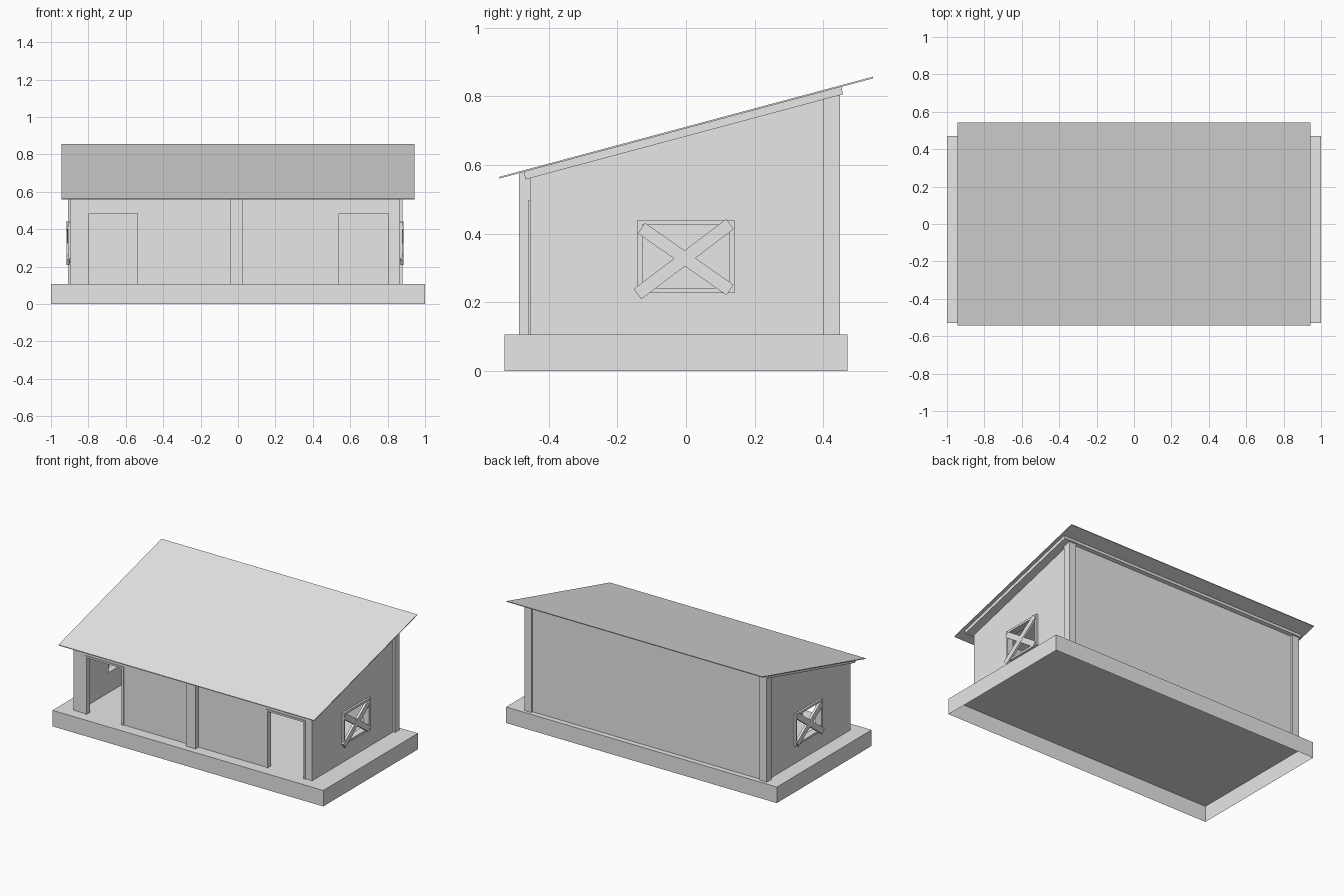
import bpy
import bmesh
from mathutils import Vector

cube = bpy.data.objects.get("Cube")
if cube:
    bpy.data.objects.remove(cube)

grey = bpy.data.materials.new("plain_grey")
grey.use_nodes = True
grey.diffuse_color = (0.8, 0.8, 0.8, 1)
grey.node_tree.nodes["Principled BSDF"].inputs["Base Color"].default_value = (0.8, 0.8, 0.8, 1)

FLOOR = 0.107
SLOPE = 0.268
MID_X = -0.015          # centre line of the building
FRONT, BACK = -0.454, 0.435
HALF = 0.881            # half width over the side walls
WALL = 0.03
SILL, HEAD = 0.227, 0.44
WIN = 0.141


def prism(name, points, offset):
    """Extrude a flat polygon along the offset vector."""
    bm = bmesh.new()
    face = bm.faces.new([bm.verts.new(p) for p in points])
    new = bmesh.ops.extrude_face_region(bm, geom=[face])["geom"]
    moved = [g for g in new if isinstance(g, bmesh.types.BMVert)]
    bmesh.ops.translate(bm, verts=moved, vec=Vector(offset))
    bmesh.ops.recalc_face_normals(bm, faces=bm.faces)
    mesh = bpy.data.meshes.new(name)
    bm.to_mesh(mesh)
    bm.free()
    mesh.materials.append(grey)
    obj = bpy.data.objects.new(name, mesh)
    bpy.context.collection.objects.link(obj)
    return obj


def along_x(name, profile, x0, x1):
    return prism(name, [(x0, y, z) for y, z in profile], (x1 - x0, 0, 0))


def along_y(name, profile, y0, y1):
    return prism(name, [(x, y0, z) for x, z in profile], (0, y1 - y0, 0))


def rect(a0, a1, b0, b1):
    return [(a0, b0), (a1, b0), (a1, b1), (a0, b1)]


def under_roof(y):
    return 0.683 + SLOPE * y


def sloped(y0, y1, extra=0.006):
    """Side profile from the floor up into the ceiling."""
    return [(y0, FLOOR), (y1, FLOOR), (y1, under_roof(y1) + extra), (y0, under_roof(y0) + extra)]


def board(name, a, b, width, x0, x1):
    a, b = Vector(a), Vector(b)
    d = (b - a).normalized() * width / 2
    n = Vector((-d.y, d.x))
    return along_x(name, [a + n, a - n, b - n, b + n], x0, x1)


# Hollow plinth, open underneath
base = along_x("base", rect(-0.529, 0.47, 0, FLOOR), -1, 1)
bm = bmesh.new()
bm.from_mesh(base.data)
bm.faces.ensure_lookup_table()
under = [f for f in bm.faces if f.calc_center_median().z < 0.001]
bmesh.ops.delete(bm, geom=under, context="FACES")
bm.to_mesh(base.data)
bm.free()

# Roof sheet and the ceiling deck below it
def roof_line(y, drop):
    return (y, 0.711 + SLOPE * y - drop)

along_x("roof_sheet", [roof_line(-0.544, 0), roof_line(0.544, 0),
                       roof_line(0.544, 0.005), roof_line(-0.544, 0.005)], -0.945, 0.943)
along_x("roof_deck", [roof_line(-0.472, 0.005), roof_line(0.452, 0.005),
                      roof_line(0.457, 0.028), roof_line(-0.467, 0.028)], -0.922, 0.922)

# Front wall with two door openings
left_end, right_end = MID_X - HALF, MID_X + HALF
doors = [(-0.797, -0.537), (0.54, 0.805)]
DOOR_TOP = 0.484
outline = [(left_end, FLOOR)]
for x0, x1 in doors:
    outline += [(x0, FLOOR), (x0, DOOR_TOP), (x1, DOOR_TOP), (x1, FLOOR)]
top = under_roof(FRONT) + 0.009
outline += [(right_end, FLOOR), (right_end, top), (left_end, top)]
along_y("front_wall", outline, FRONT, FRONT + WALL)

# Door frames
T = 0.012
for side, (x0, x1) in zip(("right", "left"), doors):
    frame = [(x0 - T, FLOOR), (x0, FLOOR), (x0, DOOR_TOP), (x1, DOOR_TOP),
             (x1, FLOOR), (x1 + T, FLOOR), (x1 + T, DOOR_TOP + T), (x0 - T, DOOR_TOP + T)]
    along_y(side + "_door_frame", frame, FRONT - 0.006, FRONT + WALL)

# Back wall, dividing wall and front centre post
along_x("back_wall", sloped(BACK - WALL, BACK), left_end, right_end)
along_x("dividing_wall", sloped(FRONT + WALL, BACK - WALL), -0.023, 0.007)
along_x("centre_post", sloped(-0.486, -0.42, 0.024), -0.043, 0.027)

# Side walls with braced windows, and the back corner posts
for side, s in (("right", -1), ("left", 1)):
    def at(d):
        return MID_X + s * d

    wall = along_x(side + "_wall", sloped(FRONT, BACK), at(HALF - WALL), at(HALF))
    cutter = along_x(side + "_window_cutter", rect(-WIN, WIN, SILL, HEAD), at(HALF - 0.1), at(HALF + 0.1))
    cutter.hide_render = True
    cutter.hide_viewport = True
    cut = wall.modifiers.new("window", "BOOLEAN")
    cut.operation = "DIFFERENCE"
    cut.solver = "EXACT"
    cut.object = cutter

    inner, outer = at(HALF - WALL), at(HALF + 0.014)
    for part, z in (("sill", SILL), ("head", HEAD - 0.014)):
        along_x(f"{side}_window_{part}", rect(-WIN, WIN, z, z + 0.014), inner, outer)
    for part, y in (("front", -WIN), ("back", WIN - 0.014)):
        along_x(f"{side}_window_{part}_jamb", rect(y, y + 0.014, SILL + 0.014, HEAD - 0.014), inner, outer)
    board(side + "_window_brace_rising", (-0.141, 0.224), (0.128, 0.428), 0.037, at(HALF + 0.004), at(HALF + 0.02))
    board(side + "_window_brace_falling", (-0.13, 0.416), (0.128, 0.236), 0.037, at(HALF + 0.003), at(HALF + 0.019))

    along_x(side + "_back_post", sloped(0.4, 0.448), at(HALF - 0.038), at(HALF + 0.014))
